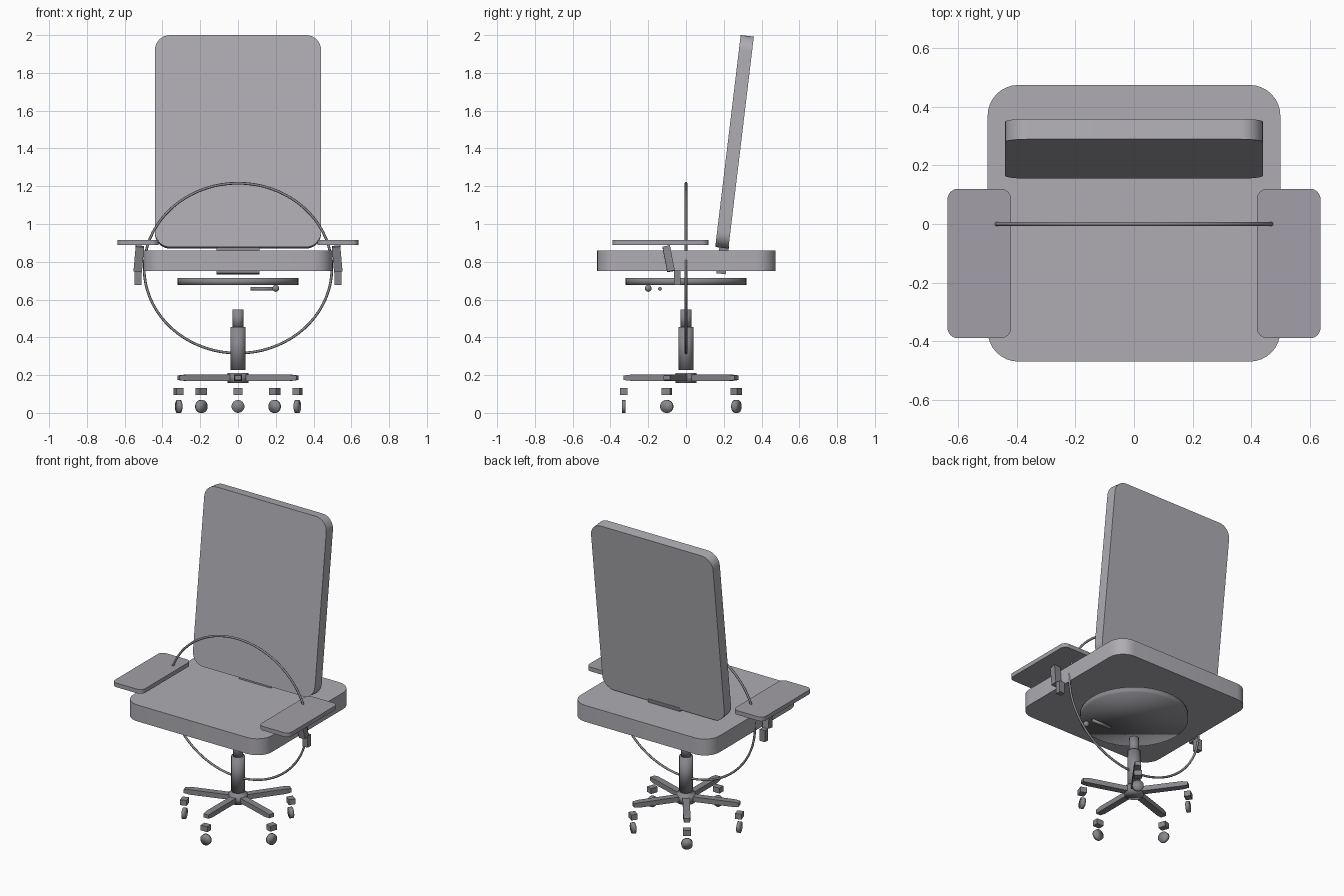
import bpy, bmesh, math
from mathutils import Matrix, Vector

if "Cube" in bpy.data.objects:
    bpy.data.objects.remove(bpy.data.objects["Cube"])


def material(name, r, g, b):
    m = bpy.data.materials.new(name)
    m.diffuse_color = (r, g, b, 1)
    m.use_nodes = True
    m.node_tree.nodes["Principled BSDF"].inputs["Base Color"].default_value = m.diffuse_color
    return m


FABRIC = material("fabric_grey", 0.425, 0.415, 0.445)
PAD = material("pad_grey", 0.36, 0.35, 0.385)
METAL = material("dark_metal", 0.25, 0.245, 0.265)


def finish(name, bm, loc=(0, 0, 0), rot=(0, 0, 0), smooth=False, mat=METAL):
    """smooth: False = flat, True = smooth with sharp edges, 'all' = fully smooth."""
    bmesh.ops.recalc_face_normals(bm, faces=bm.faces)
    me = bpy.data.meshes.new(name)
    bm.to_mesh(me)
    bm.free()
    me.materials.append(mat)
    ob = bpy.data.objects.new(name, me)
    bpy.context.collection.objects.link(ob)
    ob.location = loc
    ob.rotation_euler = [math.radians(a) for a in rot]
    if smooth == 'all':
        me.shade_smooth()
    elif smooth:
        bpy.ops.object.select_all(action='DESELECT')
        bpy.context.view_layer.objects.active = ob
        ob.select_set(True)
        bpy.ops.object.shade_smooth_by_angle(angle=math.radians(35))
    return ob


def plate(name, sx, sy, sz, r, loc, rot=(0, 0, 0), mat=FABRIC, n=8):
    """Rounded rectangle extruded by sz, centred on its origin."""
    bm = bmesh.new()
    pts = []
    for k, (cx, cy) in enumerate([(1, 1), (-1, 1), (-1, -1), (1, -1)]):
        for i in range(n + 1):
            a = math.pi / 2 * (k + i / n)
            pts.append((cx * (sx / 2 - r) + r * math.cos(a),
                        cy * (sy / 2 - r) + r * math.sin(a), -sz / 2))
    face = bm.faces.new([bm.verts.new(p) for p in pts])
    ext = bmesh.ops.extrude_face_region(bm, geom=[face])['geom']
    bmesh.ops.translate(bm, vec=(0, 0, sz),
                        verts=[v for v in ext if isinstance(v, bmesh.types.BMVert)])
    return finish(name, bm, loc, rot, True, mat)


def box(name, size, loc, rot=(0, 0, 0)):
    bm = bmesh.new()
    bmesh.ops.create_cube(bm, size=1, matrix=Matrix.Diagonal((*size, 1)))
    return finish(name, bm, loc, rot)


def cylinder(name, r, h, loc, rot=(0, 0, 0), n=32, smooth='all'):
    bm = bmesh.new()
    bmesh.ops.create_cone(bm, cap_ends=True, segments=n, radius1=r, radius2=r, depth=h)
    return finish(name, bm, loc, rot, smooth)


# Seat, backrest and the bracket joining them
plate("seat", 1.0, 0.945, 0.107, 0.105, (0, 0.0025, 0.805))
plate("backrest", 0.88, 1.13, 0.07, 0.08, (0, 0.257, 1.435), (83.15, 0, 0))
box("back_bracket", (0.23, 0.05, 0.15), (0, 0.194, 0.811), (-6.85, 0, 0))

# Armrests
for s, side in ((1, "right"), (-1, "left")):
    plate(f"arm_pad_{side}", 0.217, 0.51, 0.027, 0.035, (s * 0.5285, -0.135, 0.902), mat=PAD)
    box(f"arm_support_{side}", (0.045, 0.04, 0.135), (s * 0.525, -0.092, 0.816), (11, s * -5, 0))
    box(f"arm_mount_{side}", (0.038, 0.035, 0.075), (s * 0.529, -0.047, 0.715))

# Thin oval hoop around the seat
bm = bmesh.new()
rings = []
for i in range(72):
    a = math.tau * i / 72
    centre = Vector((0.497 * math.cos(a), 0, 0.45 * math.sin(a)))
    out = Vector((0.45 * math.cos(a), 0, 0.497 * math.sin(a))).normalized()
    rings.append([bm.verts.new(centre + 0.007 * (out * math.cos(b) + Vector((0, math.sin(b), 0))))
                  for b in (math.tau * j / 8 for j in range(8))])
for i in range(72):
    p, q = rings[i], rings[(i + 1) % 72]
    for j in range(8):
        k = (j + 1) % 8
        bm.faces.new((p[j], p[k], q[k], q[j]))
finish("hoop", bm, (0, 0, 0.766), smooth='all')

# Swivel disc and height lever
cylinder("swivel_disc", 0.32, 0.037, (0, 0, 0.696), n=48)
cylinder("lever_rod", 0.01, 0.135, (0.135, -0.138, 0.657), (0, 90, 0), 16)
bm = bmesh.new()
bmesh.ops.create_uvsphere(bm, u_segments=16, v_segments=10, radius=0.018)
finish("lever_knob", bm, (0.2, -0.2, 0.659), smooth='all')

# Gas column and hub
cylinder("column_lower", 0.04, 0.228, (0, 0, 0.341))
cylinder("column_upper", 0.03, 0.1, (0, 0, 0.498))
cylinder("base_hub", 0.055, 0.053, (0, 0, 0.185))

# Five legs with separate caster blocks and wheels
for i in range(5):
    deg = -90 + 72 * i
    d = Vector((math.cos(math.radians(deg)), math.sin(math.radians(deg)), 0))
    bm = bmesh.new()
    sections = []
    for x, w, h in ((0.0, 0.021, 0.016), (0.295, 0.021, 0.016), (0.33, 0.017, 0.012)):
        sections.append([bm.verts.new((x, y * w, z * h))
                         for y, z in ((-1, -1), (1, -1), (1, 1), (-1, 1))])
    for p, q in zip(sections, sections[1:]):
        for j in range(4):
            k = (j + 1) % 4
            bm.faces.new((p[j], p[k], q[k], q[j]))
    bm.faces.new(sections[0])
    bm.faces.new(sections[-1])
    finish(f"leg_{i}", bm, (0, 0, 0.186), (0, 0, deg))
    box(f"caster_block_{i}", (0.04, 0.048, 0.035), d * 0.33 + Vector((0, 0, 0.113)), (0, 0, deg))
    cylinder(f"wheel_{i}", 0.034, 0.02, d * 0.33 + Vector((0, 0, 0.034)), (0, 90, deg), 24)
